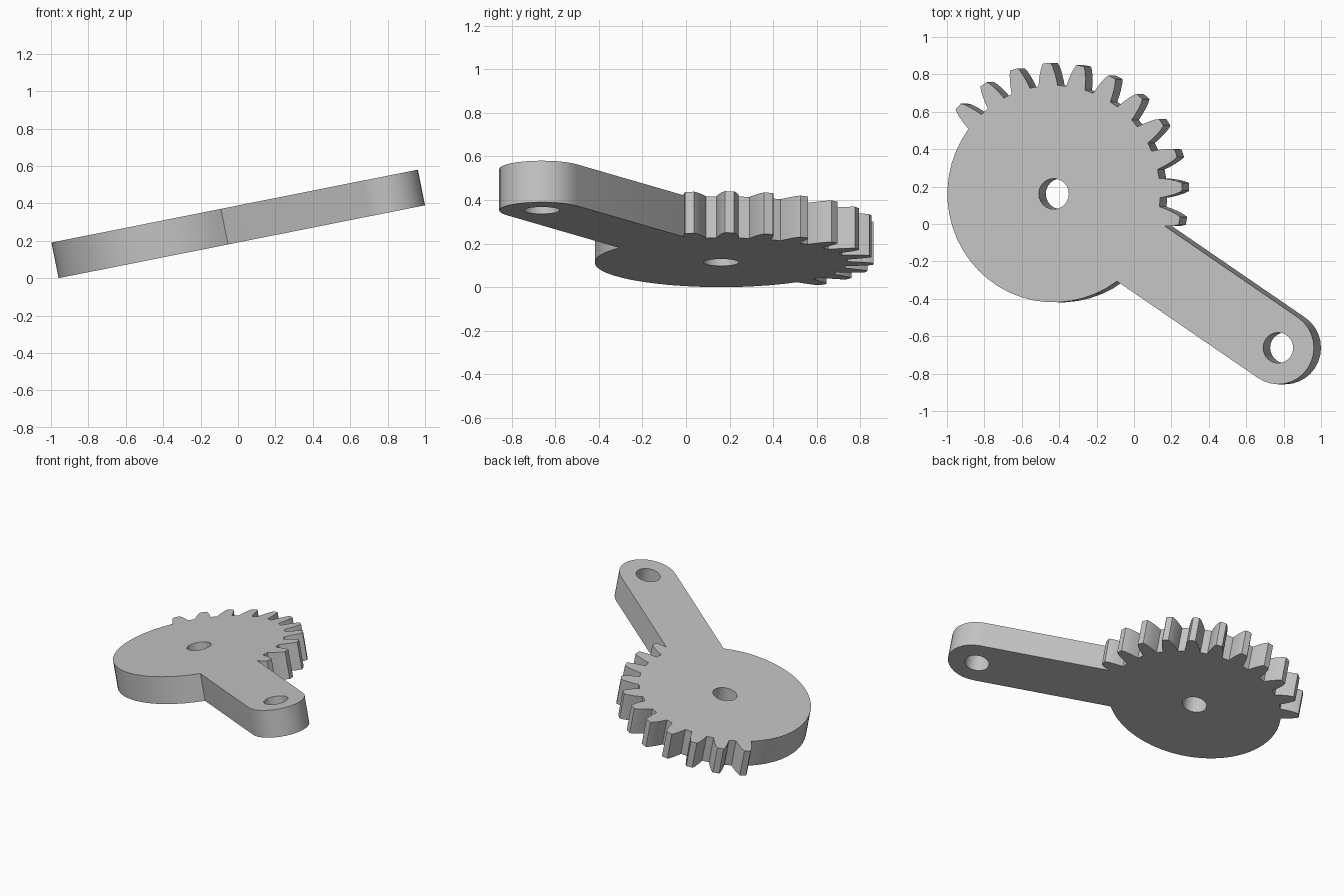
import bpy
import bmesh
from math import radians, degrees, asin, sin, cos, atan2, pi
from mathutils import Vector

cube = bpy.data.objects.get("Cube")
if cube:
    bpy.data.objects.remove(cube, do_unlink=True)

# Main dimensions of the flat plate, before it is tilted
HUB = Vector((-0.418, 0.161))
PIVOT = Vector((0.805, -0.662))
ROOT_R, TIP_R, ARM_R, HOLE_R = 0.58, 0.70, 0.195, 0.082
THICK = 0.194
TILT = radians(11.25)
TEETH, STEP, FIRST = 11, radians(15), radians(-11.9)

# Half tooth: radius and half width, from root to tip
FLANK = [(ROOT_R, 0.052), (0.61, 0.048), (0.645, 0.041), (0.68, 0.031), (TIP_R, 0.021)]


def polar(centre, radius, angle):
    return centre + Vector((cos(angle), sin(angle))) * radius


def arc(centre, radius, start, end, count):
    return [polar(centre, radius, start + (end - start) * i / count) for i in range(count + 1)]


def tooth(angle):
    rise = [polar(HUB, r, angle - w / r) for r, w in FLANK]
    fall = [polar(HUB, r, angle + w / r) for r, w in reversed(FLANK)]
    return rise + fall


# Outline, counter-clockwise: rounded arm end, teeth, plain part of the disc
axis = PIVOT - HUB
arm_angle = atan2(axis.y, axis.x)
outline = arc(PIVOT, ARM_R, arm_angle - pi / 2, arm_angle + pi / 2, 16)
join_r = 0.63
outline.append(polar(HUB, join_r, arm_angle + asin(ARM_R / join_r)))
for i in range(TEETH):
    points = tooth(FIRST + i * STEP)
    outline += points[3:] if i == 0 else points   # first tooth grows out of the arm
last = FIRST + (TEETH - 1) * STEP + FLANK[0][1] / ROOT_R
arm_start = arm_angle - asin(ARM_R / ROOT_R) + 2 * pi
outline += arc(HUB, ROOT_R, last, arm_start, 24)[1:]

# Filled profile with two holes, extruded to the plate thickness
curve = bpy.data.curves.new("lever_profile", 'CURVE')
curve.dimensions = '2D'
curve.fill_mode = 'BOTH'
curve.extrude = THICK / 2
holes = [arc(c, HOLE_R, 0, 2 * pi, 24)[:-1] for c in (HUB, PIVOT)]
for loop in [outline] + holes:
    spline = curve.splines.new('POLY')
    spline.points.add(len(loop) - 1)
    for point, co in zip(spline.points, loop):
        point.co = (co.x, co.y, 0, 1)
    spline.use_cyclic_u = True

lever = bpy.data.objects.new("sector_gear_lever", curve)
bpy.context.scene.collection.objects.link(lever)
bpy.ops.object.select_all(action='DESELECT')
lever.select_set(True)
bpy.context.view_layer.objects.active = lever
bpy.ops.object.convert(target='MESH')
lever = bpy.context.object
lever.name = "sector_gear_lever"

# Weld the caps to the sides
bm = bmesh.new()
bm.from_mesh(lever.data)
bmesh.ops.remove_doubles(bm, verts=bm.verts, dist=0.0005)
bmesh.ops.recalc_face_normals(bm, faces=bm.faces)
bm.to_mesh(lever.data)
bm.free()

# Tilt so the arm rises, resting on z = 0
lever.rotation_euler = (0, -TILT, 0)
lever.location.z = sin(TILT) + cos(TILT) * THICK / 2

# Plain grey metal
grey = bpy.data.materials.new("light_grey")
grey.use_nodes = True
colour = (0.55, 0.55, 0.55, 1)
grey.diffuse_color = colour
grey.node_tree.nodes["Principled BSDF"].inputs["Base Color"].default_value = colour
lever.data.materials.clear()
lever.data.materials.append(grey)
bpy.ops.object.shade_smooth_by_angle(angle=radians(30))
